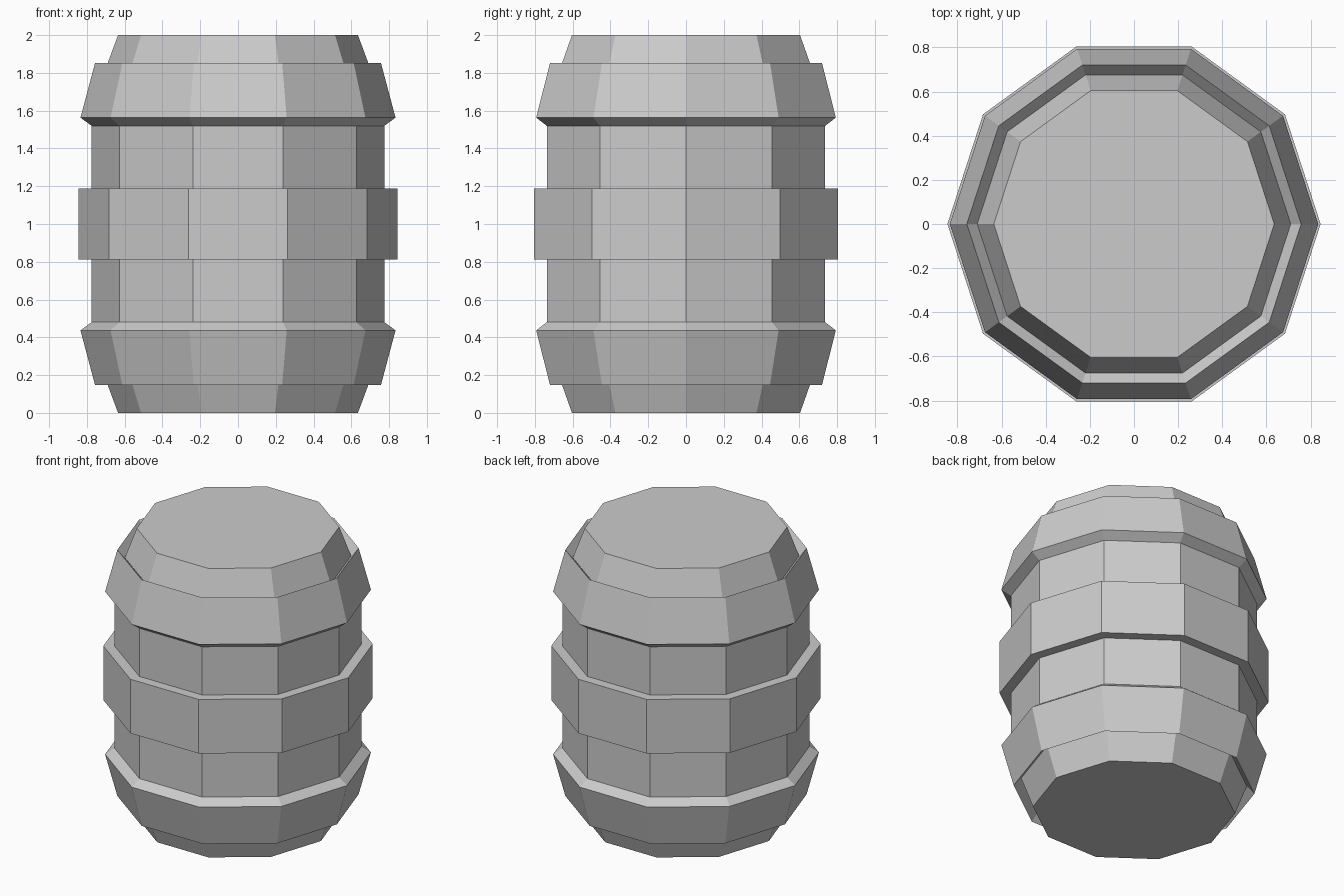
import bpy, bmesh, math

if "Cube" in bpy.data.objects:
    bpy.data.objects.remove(bpy.data.objects["Cube"])

SIDES = 10

# Lower half of the barrel profile (radius, height), mirrored about z = 1
lower = [
    (0.635, 0.0), (0.71, 0.202),      # tapered end
    (0.757, 0.148), (0.834, 0.437),   # sloped hoop with undercut rim
    (0.775, 0.48), (0.775, 0.813),    # straight staves
    (0.845, 0.813),                   # middle hoop
]
profile = lower + [(r, 2.0 - z) for r, z in reversed(lower)]


def lathe(name, points, sides):
    """Revolve a profile around z and cap both ends."""
    bm = bmesh.new()
    rings = []
    for r, z in points:
        angles = [math.tau * i / sides for i in range(sides)]
        rings.append([bm.verts.new((r * math.cos(a), r * math.sin(a), z)) for a in angles])
    for low, high in zip(rings, rings[1:]):
        for i in range(sides):
            j = (i + 1) % sides
            bm.faces.new((low[i], low[j], high[j], high[i]))
    bm.faces.new(rings[0][::-1])
    bm.faces.new(rings[-1])
    mesh = bpy.data.meshes.new(name)
    bm.to_mesh(mesh)
    bm.free()
    obj = bpy.data.objects.new(name, mesh)
    bpy.context.collection.objects.link(obj)
    return obj


# Barrel with its three hoops as one closed, flat-shaded surface
lathe("barrel", profile, SIDES)
